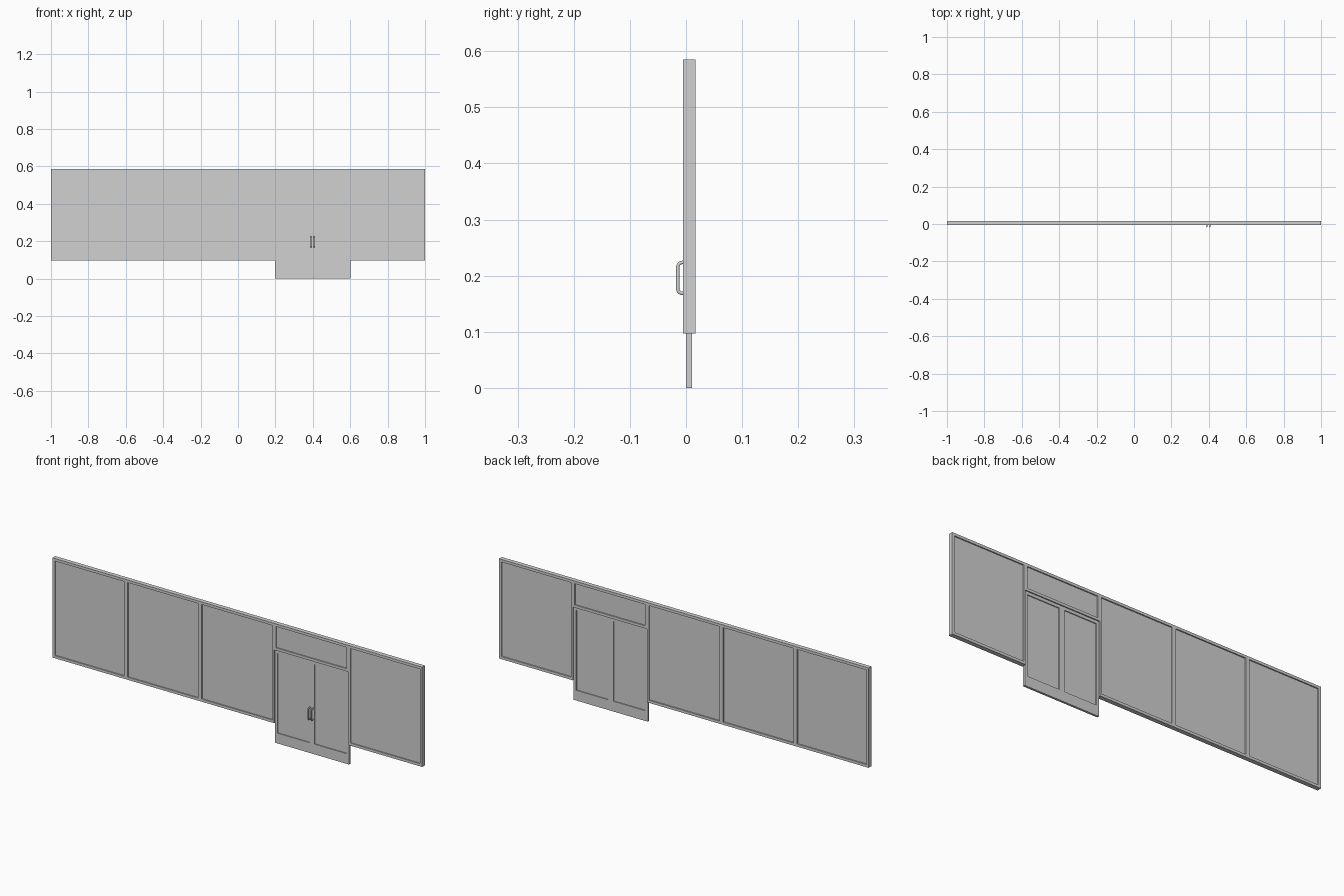
import bpy, bmesh, math
from mathutils import Vector

old = bpy.data.objects.get("Cube")
if old:
    bpy.data.objects.remove(old, do_unlink=True)

grey = bpy.data.materials.new("plain_light_grey")
grey.use_nodes = True
GREY = (0.64, 0.64, 0.64, 1)
grey.diffuse_color = GREY
grey.node_tree.nodes["Principled BSDF"].inputs["Base Color"].default_value = GREY


def boxes(name, parts, y0, y1):
    """One object made of upright boxes (x0, x1, z0, z1) sharing a depth."""
    bm = bmesh.new()
    for x0, x1, z0, z1 in parts:
        cube = bmesh.ops.create_cube(bm, size=1)
        for v in cube["verts"]:
            v.co = (x1 if v.co.x > 0 else x0,
                    y1 if v.co.y > 0 else y0,
                    z1 if v.co.z > 0 else z0)
    mesh = bpy.data.meshes.new(name)
    bm.to_mesh(mesh)
    bm.free()
    mesh.materials.append(grey)
    ob = bpy.data.objects.new(name, mesh)
    bpy.context.collection.objects.link(ob)
    return ob


RAIL = 0.013                    # outer frame bar width
HALF = 0.01                     # half a mullion
BOTTOM, TOP = 0.097, 0.585      # wall frame heights
DOOR_TOP = 0.455
FRONT, BACK = -0.005, 0.0165    # wall frame depth
PANE = (0.0002, 0.0108)         # fixed glass depth
LEAF = (0, 0.011)               # door leaf depth
LEAF_GLASS = (0.0045, 0.0065)   # door glass depth
mullions = [-0.603, -0.203, 0.199, 0.601]
door_l, door_r = mullions[2:]
mid = (door_l + door_r) / 2
low, high = BOTTOM + RAIL, TOP - RAIL

# Outer frame and rails, open below the door head
boxes("top_rail", [(-1, 1, high, TOP)], FRONT, BACK)
boxes("bottom_rails", [(-1, door_l, BOTTOM, low), (door_r, 1, BOTTOM, low)], FRONT, BACK)
boxes("end_posts", [(-1, RAIL - 1, low, high), (1 - RAIL, 1, low, high)], FRONT, BACK)
boxes("transom_rail", [(door_l + HALF, door_r - HALF, DOOR_TOP, DOOR_TOP + RAIL)], FRONT, BACK)

# Mullions: those beside the door are half width below its head
bars = [(c - HALF, c + HALF, low, high) for c in mullions[:2]]
bars += [(c - HALF, c + HALF, DOOR_TOP, high) for c in (door_l, door_r)]
bars += [(door_l - HALF, door_l, low, DOOR_TOP), (door_r, door_r + HALF, low, DOOR_TOP)]
boxes("mullions", bars, FRONT, BACK)

# Fixed glass, with a short transom pane above the door
starts = [RAIL - 1] + [c + HALF for c in mullions]
ends = [c - HALF for c in mullions] + [1 - RAIL]
bases = [low, low, low, DOOR_TOP + RAIL, low]
boxes("fixed_glass", [(a, b, z, high) for a, b, z in zip(starts, ends, bases)], *PANE)

# Two door leaves with deep bottom rails, and a pull handle on each
STILE, KICK = 0.0145, 0.05
for side, x0, x1 in (("right", door_l, mid), ("left", mid, door_r)):
    a, b, t = x0 + STILE, x1 - STILE, DOOR_TOP - STILE
    boxes(side + "_door_frame",
          [(x0, a, 0, DOOR_TOP), (b, x1, 0, DOOR_TOP), (a, b, 0, KICK), (a, b, t, DOOR_TOP)],
          *LEAF)
    boxes(side + "_door_glass", [(a, b, KICK, t)], *LEAF_GLASS)

    # Handle: a round bar with two curved corners
    x = mid - 0.002 + (-0.008 if side == "right" else 0.008)
    z0, z1, out, r = 0.1685, 0.2235, -0.0145, 0.008
    path = [Vector((x, 0.001, z0))]
    for cz, start in ((z0 + r, -90), (z1 - r, 0)):
        for k in range(6):
            ang = math.radians(start + 18 * k)
            path.append(Vector((x, out + r - r * math.cos(ang), cz + r * math.sin(ang))))
    path.append(Vector((x, 0.001, z1)))
    curve = bpy.data.curves.new(side + "_handle_path", "CURVE")
    curve.dimensions = "3D"
    curve.bevel_depth = 0.0033
    curve.bevel_resolution = 3
    curve.use_fill_caps = True
    spline = curve.splines.new("POLY")
    spline.points.add(len(path) - 1)
    for point, co in zip(spline.points, path):
        point.co = (*co, 1)
    tube = bpy.data.objects.new("handle_path", curve)
    mesh = bpy.data.meshes.new_from_object(tube)
    bpy.data.objects.remove(tube)
    mesh.materials.clear()
    mesh.materials.append(grey)
    mesh.shade_smooth()
    bpy.context.collection.objects.link(bpy.data.objects.new(side + "_door_handle", mesh))
